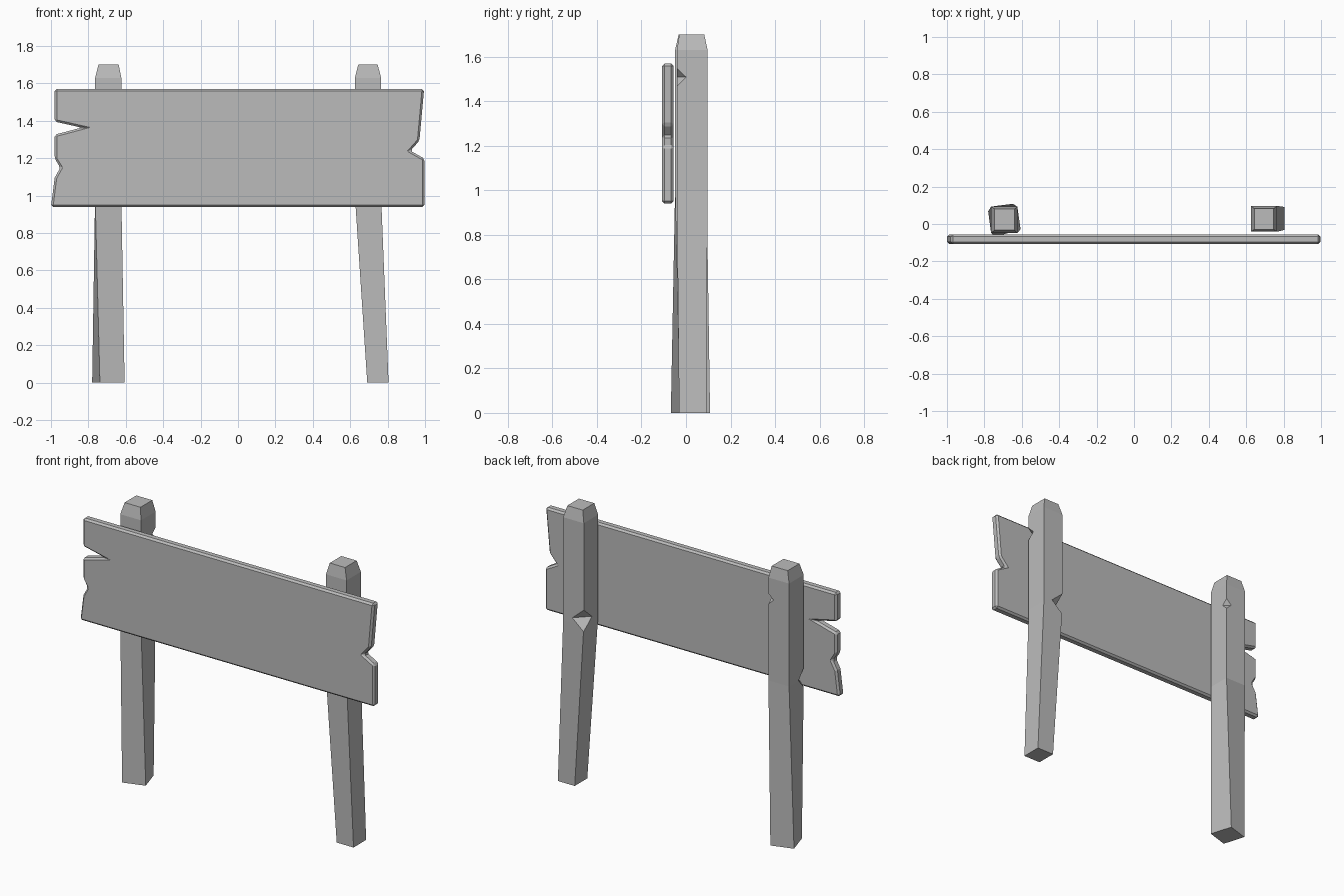
import bpy, bmesh
from math import cos, sin, radians, pi
from mathutils import Vector

cube = bpy.data.objects.get("Cube")
if cube:
    bpy.data.objects.remove(cube, do_unlink=True)

grey = bpy.data.materials.new("plain grey")
grey.use_nodes = True
grey.diffuse_color = (0.5, 0.5, 0.5, 1)
grey.node_tree.nodes["Principled BSDF"].inputs["Base Color"].default_value = (0.5, 0.5, 0.5, 1)


def make_object(name, bm):
    bmesh.ops.recalc_face_normals(bm, faces=bm.faces)
    mesh = bpy.data.meshes.new(name)
    bm.to_mesh(mesh)
    bm.free()
    mesh.materials.append(grey)
    obj = bpy.data.objects.new(name, mesh)
    bpy.context.collection.objects.link(obj)
    return obj


def apply_modifiers(obj):
    bpy.context.view_layer.objects.active = obj
    for mod in list(obj.modifiers):
        bpy.ops.object.modifier_apply(modifier=mod.name)


def section(bm, x, y, z, half_x, half_y, turn=0):
    """One four-sided ring of a post, optionally twisted."""
    c, s = cos(radians(turn)), sin(radians(turn))
    ring = []
    for sx, sy in ((-1, -1), (1, -1), (1, 1), (-1, 1)):
        dx, dy = sx * half_x, sy * half_y
        ring.append(bm.verts.new((x + dx * c - dy * s, y + dx * s + dy * c, z)))
    return ring


def make_post(name, sections, notches):
    bm = bmesh.new()
    rings = [section(bm, *values) for values in sections]
    for low, high in zip(rings, rings[1:]):
        for i in range(4):
            j = (i + 1) % 4
            bm.faces.new((low[i], low[j], high[j], high[i]))
    bm.faces.new(rings[0][::-1])
    bm.faces.new(rings[-1])
    post = make_object(name, bm)
    # Diamond-shaped chips cut from the corner edges
    for x, y, z, reach, half_height in notches:
        chip = bmesh.new()
        rim = [chip.verts.new((x + reach * cos(k * pi / 2), y + reach * sin(k * pi / 2), z))
               for k in range(4)]
        for tip_z in (z - half_height, z + half_height):
            tip = chip.verts.new((x, y, tip_z))
            for k in range(4):
                chip.faces.new((rim[k], rim[(k + 1) % 4], tip))
        cutter = make_object("chip_cutter", chip)
        cutter.hide_render = True
        mod = post.modifiers.new("chip", "BOOLEAN")
        mod.operation = "DIFFERENCE"
        mod.solver = "EXACT"
        mod.object = cutter
        apply_modifiers(post)
        bpy.data.objects.remove(cutter, do_unlink=True)
    return post


# Leaning post on the +x side
make_post("left_post",
          [(0.748, 0.03, 0, 0.057, 0.061),
           (0.695, 0.028, 1.0, 0.07, 0.069),
           (0.695, 0.028, 1.63, 0.07, 0.069),
           (0.695, 0.026, 1.7, 0.052, 0.056)],
          [(0.765, -0.041, 1.508, 0.042, 0.04),
           (0.625, 0.097, 1.03, 0.078, 0.068)])

# Twisted post on the -x side
make_post("right_post",
          [(-0.693, 0.02, 0, 0.069, 0.071, 17),
           (-0.694, 0.022, 1.0, 0.07, 0.071),
           (-0.694, 0.022, 1.63, 0.07, 0.071),
           (-0.692, 0.024, 1.7, 0.054, 0.057)],
          [(-0.624, 0.093, 1.5, 0.035, 0.033),
           (-0.764, -0.049, 1.0, 0.05, 0.06)])

# Board with splintered ends
outline = [(-1.0, 0.94), (0.997, 0.94), (0.997, 1.198), (0.922, 1.24),
           (0.97, 1.294), (0.995, 1.57), (-0.98, 1.57), (-0.98, 1.396),
           (-0.837, 1.364), (-0.98, 1.326), (-0.98, 1.198), (-0.95, 1.15),
           (-0.98, 1.096)]
bm = bmesh.new()
front = bm.faces.new([bm.verts.new((x, -0.107, z)) for x, z in outline])
extruded = bmesh.ops.extrude_face_region(bm, geom=[front])
bmesh.ops.translate(bm, vec=Vector((0, 0.051, 0)),
                    verts=[v for v in extruded["geom"] if isinstance(v, bmesh.types.BMVert)])
board = make_object("sign_board", bm)
bevel = board.modifiers.new("worn_edges", "BEVEL")
bevel.width = 0.011
bevel.segments = 1
bevel.limit_method = "ANGLE"
bevel.angle_limit = radians(30)
apply_modifiers(board)
